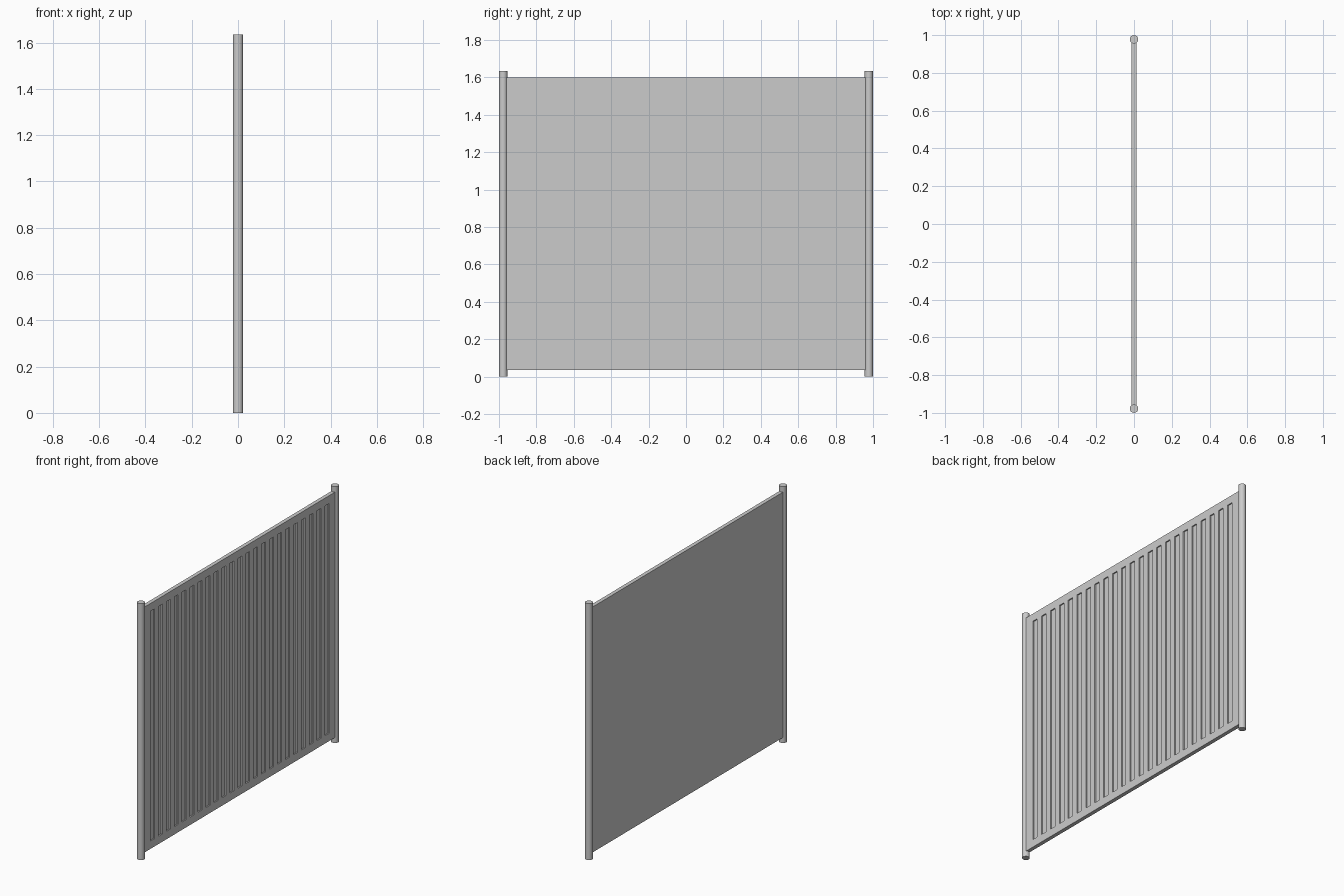
import bpy, bmesh

if "Cube" in bpy.data.objects:
    bpy.data.objects.remove(bpy.data.objects["Cube"])

H = 1.635          # post height
POST_R = 0.0225
POST_Y = 0.9775
Z0, Z1 = 0.035, 1.60   # panel bottom and top
T = 0.0125         # half panel thickness
DEPTH = 0.008      # groove depth
N, PITCH, GROOVE = 23, 0.08, 0.04


def make_object(name, bm):
    bmesh.ops.recalc_face_normals(bm, faces=bm.faces)
    mesh = bpy.data.meshes.new(name)
    bm.to_mesh(mesh)
    bm.free()
    ob = bpy.data.objects.new(name, mesh)
    bpy.context.collection.objects.link(ob)
    return ob


# round end posts
for name, side in (("left_post", -1), ("right_post", 1)):
    bpy.ops.mesh.primitive_cylinder_add(vertices=16, radius=POST_R, depth=H,
                                        location=(0, side * POST_Y, H / 2))
    bpy.context.object.name = name
    bpy.ops.object.shade_smooth_by_angle()

# fence panel: front sheet laid out as a grid, grooves pushed in on the +x side
half = POST_Y - 0.015
start = -((N - 1) * PITCH + GROOVE) / 2
ys = [-half]
for i in range(N):
    ys += [start + i * PITCH, start + i * PITCH + GROOVE]
ys.append(half)
zs = [Z0, Z0 + 0.05, Z1 - 0.05, Z1]

bm = bmesh.new()
grid = [[bm.verts.new((T, y, z)) for z in zs] for y in ys]
grooves = []
for i in range(len(ys) - 1):
    for j in range(3):
        f = bm.faces.new((grid[i][j], grid[i + 1][j],
                          grid[i + 1][j + 1], grid[i][j + 1]))
        if j == 1 and i % 2 == 1:
            grooves.append(f)
rim = [e for e in bm.edges if e.is_boundary]

# flat back and thin outer edge
ext = bmesh.ops.extrude_edge_only(bm, edges=rim)["geom"]
for v in (g for g in ext if isinstance(g, bmesh.types.BMVert)):
    v.co.x = -T
back = [e for e in ext if isinstance(e, bmesh.types.BMEdge) and e.is_boundary]
bmesh.ops.contextual_create(bm, geom=back)

# vertical grooves
for f in grooves:
    inner = bmesh.ops.extrude_discrete_faces(bm, faces=[f])["faces"][0]
    for v in inner.verts:
        v.co.x -= DEPTH
make_object("fence_panel", bm)
